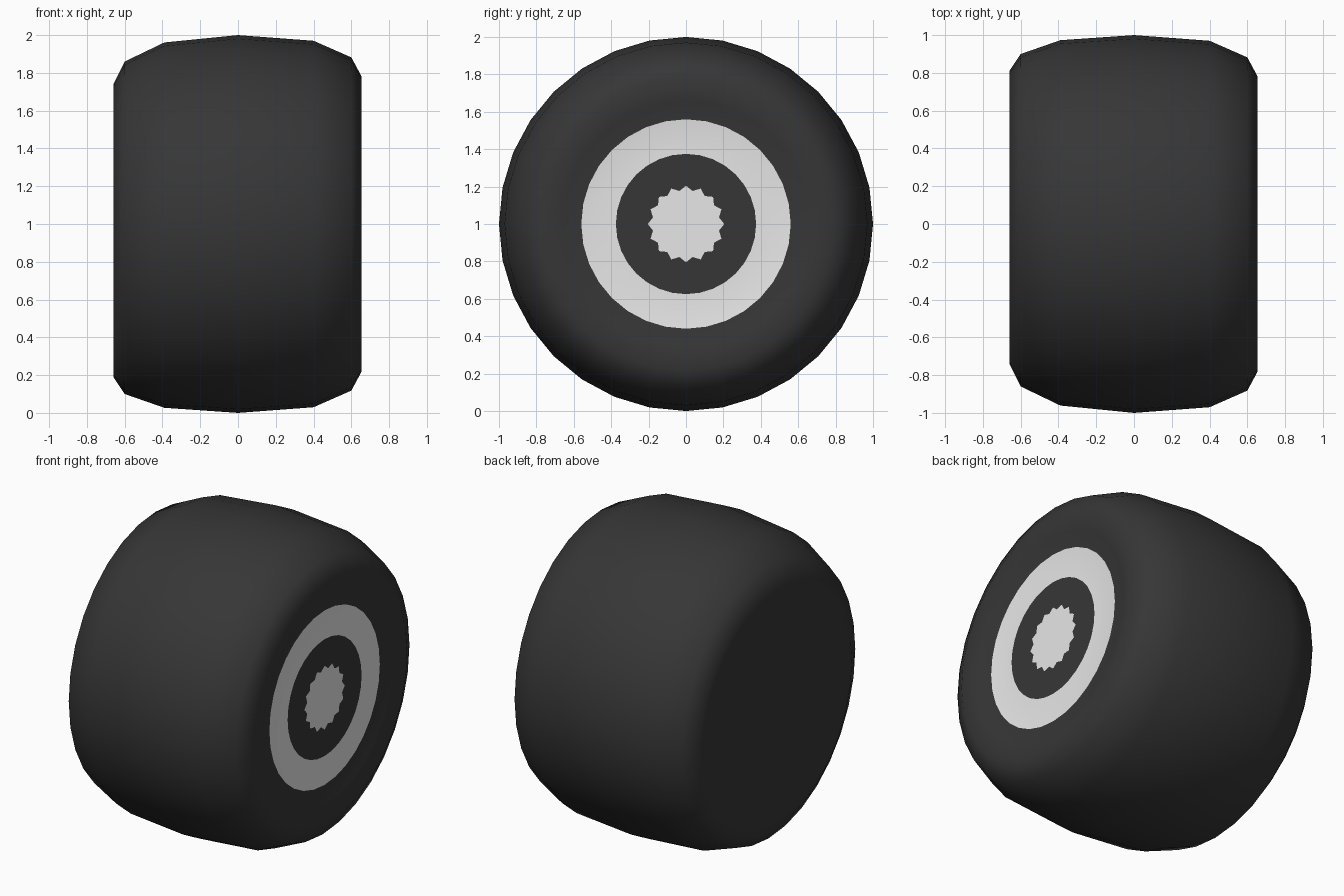
import bpy, bmesh, math

cube = bpy.data.objects.get("Cube")
if cube:
    bpy.data.objects.remove(cube, do_unlink=True)


def material(name, value):
    mat = bpy.data.materials.new(name)
    mat.use_nodes = True
    colour = (value, value, value, 1)
    mat.diffuse_color = colour
    mat.node_tree.nodes["Principled BSDF"].inputs["Base Color"].default_value = colour
    return mat


SIDES = 32
RUBBER, PAINT = 0, 1

# Profile rings: x, radius, sideways shift, colour of the band leading to the next ring
profile = [
    (-0.66, 0.70, 0.035, RUBBER),
    (-0.66, 0.775, 0.035, RUBBER),
    (-0.60, 0.88, 0.02, RUBBER),
    (-0.39, 0.967, 0.006, RUBBER),
    (0.0, 1.0, 0, RUBBER),
    (0.40, 0.97, 0, RUBBER),
    (0.60, 0.882, 0, RUBBER),
    (0.655, 0.78, 0, RUBBER),
    (0.635, 0.66, 0, RUBBER),
    (0.615, 0.56, 0, PAINT),
    (0.615, 0.375, 0, RUBBER),
]
HUB_X, HUB_TIP, HUB_NOTCH = 0.615, 0.205, 0.18

bm = bmesh.new()


def ring(x, shift, radius_at):
    verts = []
    for i in range(SIDES):
        a = math.tau * i / SIDES
        r = radius_at(i)
        verts.append(bm.verts.new((x, shift + r * math.sin(a), 1 - shift + r * math.cos(a))))
    return verts


# Tyre body and painted ring, then the serrated hub outline
rings = [ring(x, s, lambda i, r=r: r) for x, r, s, _ in profile]
rings.append(ring(HUB_X, 0, lambda i: HUB_NOTCH if i % 2 else HUB_TIP))

for (_, _, _, colour), a, b in zip(profile, rings, rings[1:]):
    for i in range(SIDES):
        j = (i + 1) % SIDES
        bm.faces.new((a[i], a[j], b[j], b[i])).material_index = colour

# Plain inner cap and painted hub
bm.faces.new(rings[0]).material_index = RUBBER
bm.faces.new(rings[-1]).material_index = PAINT
bmesh.ops.recalc_face_normals(bm, faces=bm.faces)

mesh = bpy.data.meshes.new("wheel")
bm.to_mesh(mesh)
bm.free()
mesh.materials.append(material("black rubber", 0.037))
mesh.materials.append(material("light grey paint", 0.8))

wheel = bpy.data.objects.new("wheel", mesh)
bpy.context.collection.objects.link(wheel)
bpy.ops.object.select_all(action="DESELECT")
wheel.select_set(True)
bpy.context.view_layer.objects.active = wheel
bpy.ops.object.shade_smooth_by_angle(angle=math.radians(60))
